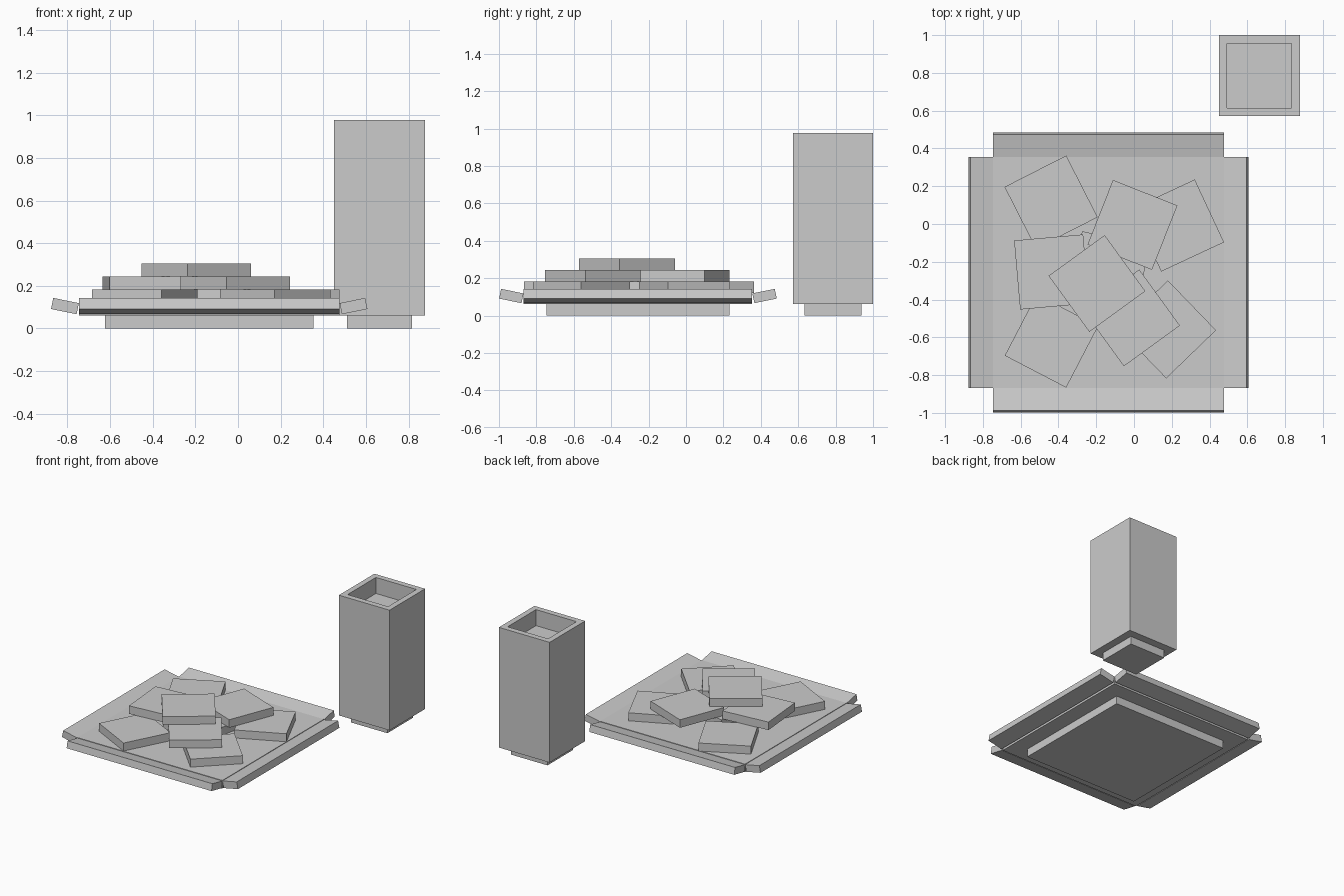
import bpy, bmesh
from math import radians
from mathutils import Matrix, Vector

cube = bpy.data.objects.get("Cube")
if cube:
    bpy.data.objects.remove(cube, do_unlink=True)

U = 0.0611                      # module that all parts are sized by
PLATE = Vector((-0.135, -0.257, 0))
VASE = Vector((0.664, 0.786, 0))

grey = bpy.data.materials.new("plain_grey")
grey.use_nodes = True
grey.diffuse_color = (0.6, 0.6, 0.6, 1)
grey.node_tree.nodes["Principled BSDF"].inputs["Base Color"].default_value = (0.6, 0.6, 0.6, 1)


def box(name, size, matrix, recess=None):
    """Box placed by a matrix; recess = (wall, depth) sinks its top face."""
    bm = bmesh.new()
    bmesh.ops.create_cube(bm, size=1)
    bmesh.ops.scale(bm, vec=size, verts=bm.verts)
    if recess:
        wall, depth = recess
        top = max(bm.faces, key=lambda f: f.calc_center_median().z)
        bmesh.ops.inset_region(bm, faces=[top], thickness=wall)
        floor = bmesh.ops.extrude_discrete_faces(bm, faces=[top])["faces"][0]
        bmesh.ops.translate(bm, vec=(0, 0, -depth), verts=floor.verts)
    mesh = bpy.data.meshes.new(name)
    bm.to_mesh(mesh)
    bm.free()
    mesh.materials.append(grey)
    obj = bpy.data.objects.new(name, mesh)
    obj.matrix_world = matrix
    bpy.context.collection.objects.link(obj)
    return obj


def at(origin, x=0, y=0, z=0):
    return Matrix.Translation(origin + Vector((x, y, z)))


# Plate: foot, slab and four upturned rims
box("plate_foot", (16 * U, 16 * U, U), at(PLATE, z=U / 2))
box("plate_slab", (20 * U, 20 * U, U), at(PLATE, z=1.5 * U))
for i, side in enumerate(("left", "back", "right", "front")):
    turn = Matrix.Rotation(radians(90 * i), 4, "Z")
    tilt = Matrix.Rotation(radians(-11.5), 4, "Y")
    box("plate_rim_" + side, (2 * U, 20 * U, 0.053),
        at(PLATE, z=0.105) @ turn @ Matrix.Translation((0.677, 0, 0)) @ tilt)

# Square slices piled in three layers: x, y, turn in degrees
layers = (
    ((-0.439, 0.116, 27), (0.233, -0.008, 25), (-0.437, -0.619, -27.5),
     (0.175, -0.558, 44), (-0.135, -0.257, -12.5)),
    ((-0.436, -0.254, 5), (-0.008, -0.005, -21.5), (-0.013, -0.497, 36)),
    ((-0.196, -0.315, 36),),
)
for level, slices in enumerate(layers):
    for n, (x, y, deg) in enumerate(slices):
        box(f"slice_{level + 1}_{n + 1}", (6 * U, 6 * U, U),
            at(Vector((x, y, (2.5 + level) * U))) @ Matrix.Rotation(radians(deg), 4, "Z"))

# Tall square vase with a recessed top
box("vase_foot", (5 * U, 5 * U, U), at(VASE, z=U / 2))
box("vase_body", (7 * U, 7 * U, 15 * U), at(VASE, z=8.5 * U), recess=(U, 2 * U))
